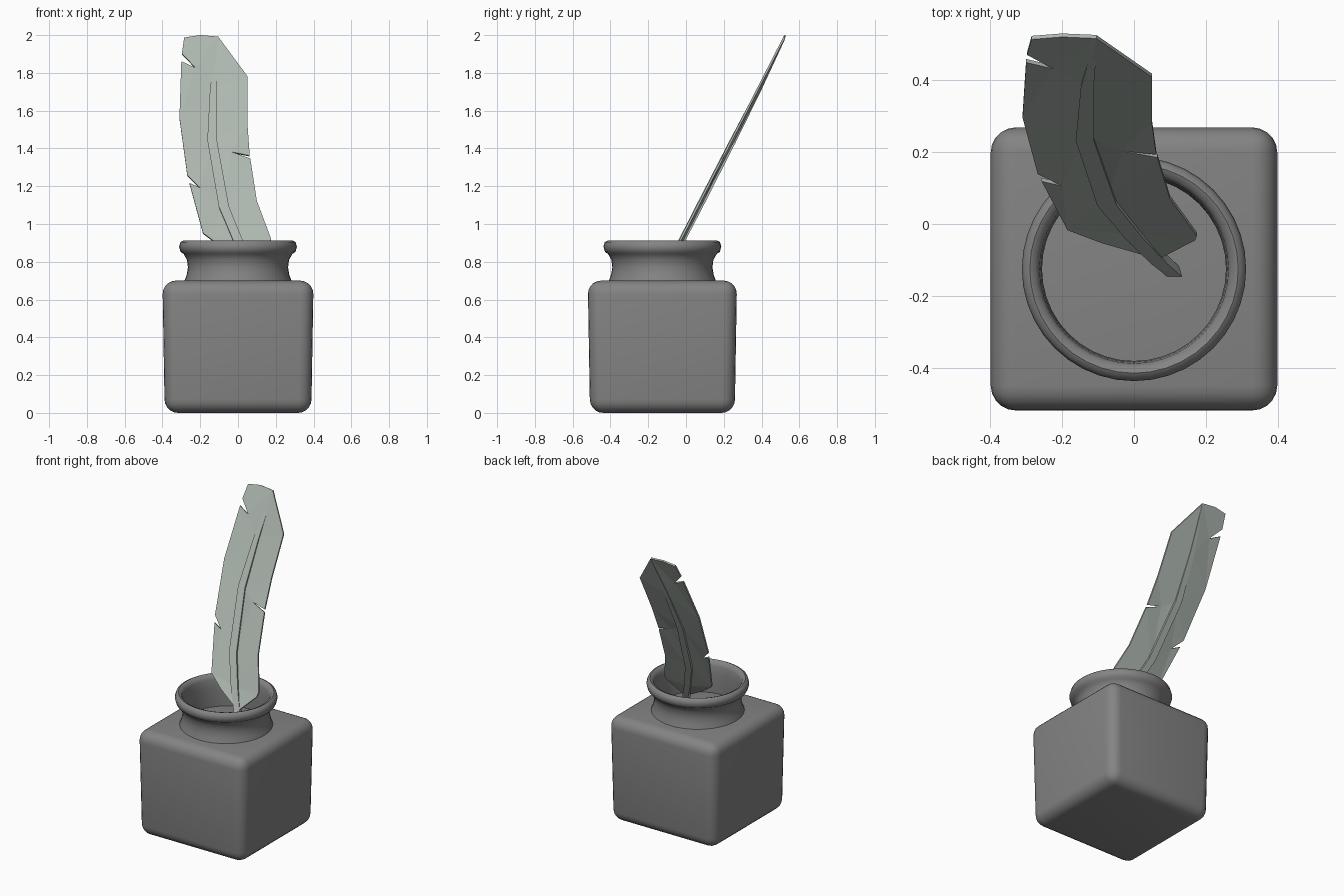
import bpy, bmesh, math
from mathutils import Vector

if "Cube" in bpy.data.objects:
    bpy.data.objects.remove(bpy.data.objects["Cube"])

CY = -0.125  # bottle axis in y


def material(name, rgb):
    m = bpy.data.materials.new(name)
    m.diffuse_color = (*rgb, 1)
    m.use_nodes = True
    m.node_tree.nodes["Principled BSDF"].inputs["Base Color"].default_value = m.diffuse_color
    return m


GLASS = material("dark grey", (0.23, 0.23, 0.23))
FEATHER = material("pale grey green", (0.42, 0.47, 0.43))


def finish(bm, name, mat, smooth=None):
    bmesh.ops.recalc_face_normals(bm, faces=bm.faces)
    me = bpy.data.meshes.new(name)
    bm.to_mesh(me)
    bm.free()
    ob = bpy.data.objects.new(name, me)
    bpy.context.collection.objects.link(ob)
    me.materials.append(mat)
    if smooth:
        bpy.ops.object.select_all(action='DESELECT')
        ob.select_set(True)
        bpy.context.view_layer.objects.active = ob
        bpy.ops.object.shade_smooth_by_angle(angle=math.radians(smooth))
    return ob


# Bottle body: rounded cube, slightly narrower at the base
bm = bmesh.new()
bmesh.ops.create_cube(bm, size=1)
for v in bm.verts:
    s = 0.97 if v.co.z < 0 else 1.0
    v.co = Vector((v.co.x * 0.8 * s, CY + v.co.y * 0.79 * s, 0.353 + v.co.z * 0.694))
bmesh.ops.translate(bm, verts=bm.verts, vec=(0, 0, 0))
bmesh.ops.bevel(bm, geom=bm.edges[:], offset=0.07, segments=5, profile=0.5, affect='EDGES')
low = min(v.co.z for v in bm.verts)
for v in bm.verts:
    v.co.z = (v.co.z - low) * 0.7 / (0.7 - low)
finish(bm, "bottle_body", GLASS, 40)

# Bottle neck with rolled lip: lathed profile (radius, height)
profile = [(0.287, 0.69), (0.272, 0.73), (0.265, 0.77), (0.27, 0.81), (0.288, 0.842),
           (0.304, 0.852), (0.312, 0.88), (0.305, 0.904), (0.29, 0.912), (0.273, 0.905),
           (0.263, 0.88), (0.259, 0.83), (0.256, 0.77), (0.258, 0.69)]
N = 40
bm = bmesh.new()
rings = []
for i in range(N):
    a = 2 * math.pi * i / N
    rings.append([bm.verts.new((r * math.cos(a), CY + r * math.sin(a), z)) for r, z in profile])
for i in range(N):
    p, q = rings[i], rings[(i + 1) % N]
    for j in range(len(profile) - 1):
        bm.faces.new((p[j], q[j], q[j + 1], p[j + 1]))
finish(bm, "bottle_neck", GLASS, 50)


# Feather plane: leans back as it rises
def lean(z):
    return 0.30 + 0.513 * (z - 1.56)


# Shaft centre line (x, z, half width)
spine = [(-0.105, 1.98, 0.004), (-0.13, 1.72, 0.02), (-0.137, 1.44, 0.028),
         (-0.075, 1.09, 0.03), (0.0, 0.91, 0.028), (0.07, 0.77, 0.025), (0.148, 0.64, 0.02)]
NORMAL = Vector((0, 0.89, -0.456))
BULGE = 0.012


# Vane halves: outline with notches, thin slab
def vane(name, edge):
    bm = bmesh.new()
    centre = [(x, z) for x, z, w in spine[1:5]]
    outline = [(x, z, 0) for x, z in edge] + [(x, z, BULGE) for x, z in reversed(centre)]
    vs = [bm.verts.new(Vector((x, lean(z), z)) + NORMAL * (b - 0.005)) for x, z, b in outline]
    face = bm.faces.new(vs)
    ext = bmesh.ops.extrude_face_region(bm, geom=[face])
    for v in ext["geom"]:
        if isinstance(v, bmesh.types.BMVert):
            v.co += NORMAL * 0.011
    bmesh.ops.triangulate(bm, faces=[f for f in bm.faces if len(f.verts) > 4])
    finish(bm, name, FEATHER)


vane("feather_left_vane", [
    (-0.105, 1.99), (-0.2, 1.998), (-0.285, 1.985), (-0.297, 1.9), (-0.225, 1.825),
    (-0.3, 1.86), (-0.31, 1.56), (-0.268, 1.255), (-0.2, 1.19), (-0.257, 1.215),
    (-0.185, 0.95), (-0.09, 0.88), (0.0, 0.83), (0.06, 0.795)])
vane("feather_right_vane", [
    (-0.105, 1.99), (0.05, 1.78), (0.05, 1.53), (0.062, 1.36), (-0.035, 1.38),
    (0.065, 1.345), (0.1, 1.12), (0.175, 0.92), (0.17, 0.895), (0.07, 0.795)])

# Quill shaft: tapering four-sided tube along the centre line
bm = bmesh.new()
loops = []
for x, z, w in spine:
    c = Vector((x, lean(z), z)) + NORMAL * BULGE * 0.5
    across, deep = Vector((w, 0, 0)), NORMAL * w * 0.7
    loops.append([bm.verts.new(c + o) for o in
                  (across * 0.9 - deep * 0.7, across * 0.8 + deep, -across * 0.8 + deep, -across * 0.9 - deep * 0.7)])
for a, b in zip(loops, loops[1:]):
    for k in range(4):
        bm.faces.new((a[k], a[(k + 1) % 4], b[(k + 1) % 4], b[k]))
bm.faces.new(loops[0])
bm.faces.new(loops[-1])
finish(bm, "quill_shaft", FEATHER)
